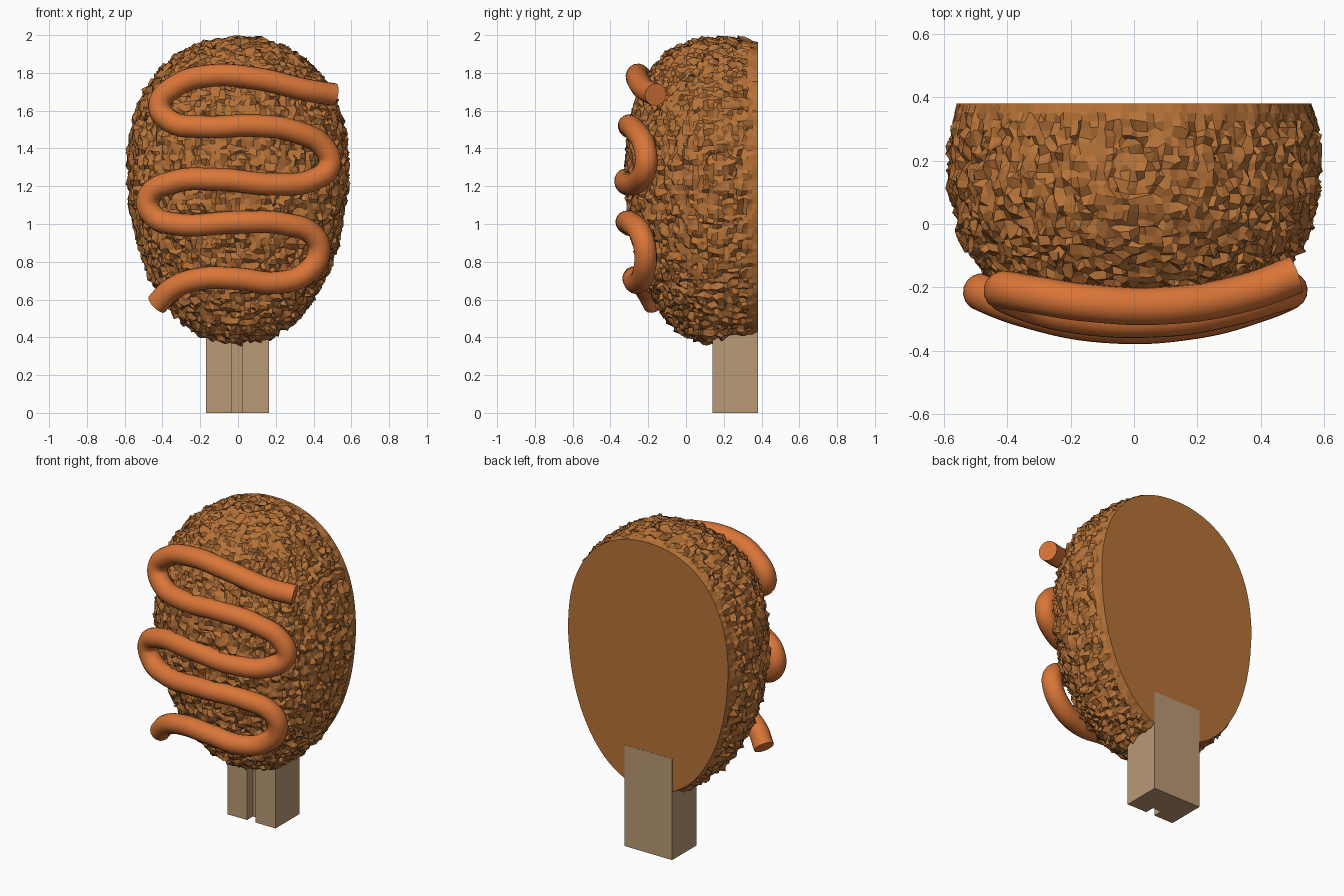
import bpy, bmesh, math, random
from mathutils import Vector, noise

if "Cube" in bpy.data.objects:
    bpy.data.objects.remove(bpy.data.objects["Cube"])

random.seed(4)
BACK = 0.38


def material(name, rgb):
    m = bpy.data.materials.new(name)
    m.diffuse_color = (*rgb, 1)
    m.use_nodes = True
    m.node_tree.nodes["Principled BSDF"].inputs["Base Color"].default_value = m.diffuse_color
    return m


def add_object(name, mesh, mat):
    ob = bpy.data.objects.new(name, mesh)
    bpy.context.collection.objects.link(ob)
    mesh.materials.append(mat)
    return ob


crust = material("crust", (0.47, 0.17, 0.04))
sauce = material("sauce", (0.70, 0.18, 0.04))
wood = material("wood", (0.49, 0.32, 0.18))

# Body: egg-shaped superellipsoid, evenly remeshed
bm = bmesh.new()
bmesh.ops.create_icosphere(bm, subdivisions=5, radius=1)
for v in bm.verts:
    d = v.co.normalized()
    d /= sum(abs(c) ** 2.2 for c in d) ** (1 / 2.2)
    egg = 1 + 0.11 * d.z
    ry = 0.46 if d.y < 0 else 0.85
    v.co = Vector((d.x * 0.57 * egg, 0.15 + d.y * ry * egg, 1.175 + d.z * 0.805))
mesh = bpy.data.meshes.new("body_base")
bm.to_mesh(mesh)
bm.free()
base = add_object("body_base", mesh, crust)
mod = base.modifiers.new("remesh", 'REMESH')
mod.mode = 'VOXEL'
mod.voxel_size = 0.026
dg = bpy.context.evaluated_depsgraph_get()
mesh = bpy.data.meshes.new_from_object(base.evaluated_get(dg))
bpy.data.objects.remove(base)

# Crumb texture fading out at the flat back cut
bm = bmesh.new()
bm.from_mesh(mesh)
bm.normal_update()
moves = []
for v in bm.verts:
    fade = max(0, min(1, (BACK - v.co.y) / 0.08))
    lump = 0.012 * noise.noise(v.co * 14)
    jitter = Vector([random.uniform(-0.009, 0.009) for _ in range(3)])
    moves.append((v, (v.normal * (lump + random.uniform(-0.012, 0.016)) + jitter) * fade))
for v, m in moves:
    v.co += m
cut = bmesh.ops.bisect_plane(bm, geom=bm.verts[:] + bm.edges[:] + bm.faces[:],
                             plane_co=(0, BACK, 0), plane_no=(0, 1, 0), clear_outer=True)
rim = [e for e in cut["geom_cut"] if isinstance(e, bmesh.types.BMEdge)]
bmesh.ops.contextual_create(bm, geom=rim)
for f in bm.faces:
    f.smooth = False
bm.normal_update()
body_mesh = bpy.data.meshes.new("crumbed_body")
bm.to_mesh(body_mesh)
bm.free()
body_mesh.materials.clear()
add_object("crumbed_body", body_mesh, crust)

# Stick: extruded profile with a groove down the front
profile = [(-0.17, 0.14), (-0.035, 0.14), (-0.035, 0.20), (0.025, 0.20),
           (0.025, 0.14), (0.165, 0.14), (0.165, BACK + 0.001), (-0.17, BACK + 0.001)]
bm = bmesh.new()
face = bm.faces.new([bm.verts.new((x, y, 0)) for x, y in profile])
ext = bmesh.ops.extrude_face_region(bm, geom=[face])
for v in ext["geom"]:
    if isinstance(v, bmesh.types.BMVert):
        v.co.z = 0.64
bmesh.ops.recalc_face_normals(bm, faces=bm.faces)
mesh = bpy.data.meshes.new("stick")
bm.to_mesh(mesh)
bm.free()
add_object("stick", mesh, wood)

# Sauce: round tube zigzagging over the front
path = [(0.51, 1.685), (0.36, 1.71), (0.1, 1.77), (-0.15, 1.785), (-0.33, 1.73),
        (-0.415, 1.63), (-0.36, 1.545), (-0.2, 1.515), (0.1, 1.52), (0.3, 1.49),
        (0.46, 1.40), (0.485, 1.31), (0.4, 1.235), (0.2, 1.21), (-0.1, 1.235),
        (-0.35, 1.22), (-0.475, 1.14), (-0.45, 1.045), (-0.33, 1.0), (0, 1.01),
        (0.25, 1.0), (0.40, 0.94), (0.43, 0.85), (0.36, 0.74), (0.2, 0.69),
        (0, 0.71), (-0.2, 0.71), (-0.35, 0.655), (-0.43, 0.575)]
curve = bpy.data.curves.new("sauce_drizzle", 'CURVE')
curve.dimensions = '3D'
curve.bevel_depth = 0.06
curve.bevel_resolution = 6
curve.use_fill_caps = True
spline = curve.splines.new('BEZIER')
spline.resolution_u = 8
spline.bezier_points.add(len(path) - 1)
for p, (x, z) in zip(spline.bezier_points, path):
    p.co = (x, -0.32 + 0.45 * x * x + 0.18 * (z - 1.2) ** 2, z)
    p.handle_left_type = p.handle_right_type = 'AUTO'
tube = bpy.data.objects.new("tube", curve)
bpy.context.collection.objects.link(tube)
dg = bpy.context.evaluated_depsgraph_get()
mesh = bpy.data.meshes.new_from_object(tube.evaluated_get(dg))
bpy.data.objects.remove(tube)
drizzle = add_object("sauce_drizzle", mesh, sauce)
bpy.context.view_layer.objects.active = drizzle
drizzle.select_set(True)
bpy.ops.object.shade_smooth_by_angle()
